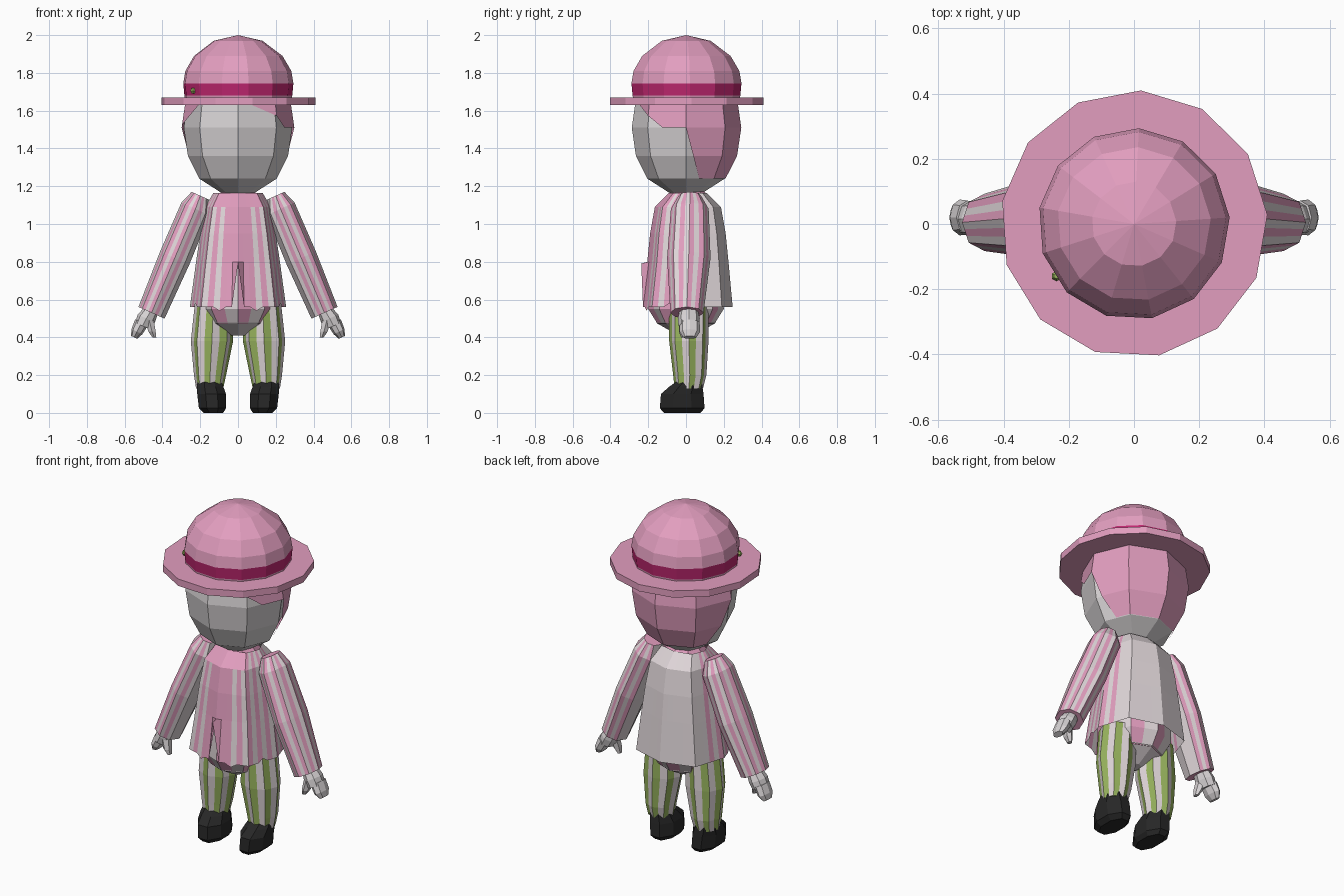
import bpy
import bmesh
from math import sin, cos, pi
from mathutils import Vector

if "Cube" in bpy.data.objects:
    bpy.data.objects.remove(bpy.data.objects["Cube"])


def material(name, *rgb):
    mat = bpy.data.materials.new(name)
    mat.use_nodes = True
    mat.diffuse_color = (*rgb, 1)
    mat.node_tree.nodes["Principled BSDF"].inputs["Base Color"].default_value = (*rgb, 1)
    return mat


PINK = material("pink", 0.76, 0.34, 0.52)
WHITE = material("cloth white", 0.74, 0.67, 0.69)
SKIN = material("pale skin", 0.68, 0.65, 0.66)
MAGENTA = material("magenta", 0.52, 0.02, 0.16)
GREEN = material("green", 0.31, 0.45, 0.11)
BLACK = material("black", 0.02, 0.02, 0.02)
X, Y = Vector((1, 0, 0)), Vector((0, 1, 0))


def tube(name, rings, mats, rule=None, sides=8, sub=1, u=X, v=Y,
         phase=0, caps=True, box=1, side=1, adjust=None, cuts=()):
    """Loft faceted rings of (centre, radius u, radius v); segment 0 starts at the front."""
    bm = bmesh.new()
    loops = []
    for j, (centre, ru, rv) in enumerate(rings):
        corners = []
        for k in range(sides):
            a = phase + 2 * pi * k / sides
            f = box if k % 2 else 1
            corners.append(Vector(centre) + u * ru * f * sin(a) - v * rv * f * cos(a))
        loop = []
        for k in range(sides):
            for s in range(sub):
                p = corners[k].lerp(corners[(k + 1) % sides], s / sub)
                if adjust:
                    adjust(p, j, k * sub + s)
                loop.append(bm.verts.new((p.x * side, p.y, p.z)))
        loops.append(loop)
    n = sides * sub
    for j in range(len(rings) - 1):
        for i in range(n):
            m = (i + 1) % n
            face = bm.faces.new((loops[j][i], loops[j][m], loops[j + 1][m], loops[j + 1][i]))
            face.material_index = rule(i, j) if rule else 0
    if caps:
        bm.faces.new(loops[0])
        bm.faces.new(loops[-1])
    bmesh.ops.remove_doubles(bm, verts=bm.verts[:], dist=0.0001)
    for co, no in cuts:
        bmesh.ops.bisect_plane(bm, geom=bm.verts[:] + bm.edges[:] + bm.faces[:],
                               plane_co=co, plane_no=no, clear_outer=True)
    bmesh.ops.recalc_face_normals(bm, faces=bm.faces[:])
    mesh = bpy.data.meshes.new(name)
    bm.to_mesh(mesh)
    bm.free()
    for mat in mats:
        mesh.materials.append(mat)
    obj = bpy.data.objects.new(name, mesh)
    bpy.context.collection.objects.link(obj)
    return obj


def stack(*levels, y=0):
    """Round horizontal rings from (height, radius) pairs."""
    return [((0, y, z), r, r) for z, r in levels]


def stripe(i, j):
    return i % 2


# Head
face_rings = stack((1.16, 0.08), (1.24, 0.205), (1.36, 0.265), (1.51, 0.287), (1.63, 0.27))
tube("head", face_rings, [SKIN])

# Hair: slightly larger shells trimmed along the hairline
hair_rings = [(c, r * 1.04, r * 1.02) for c, r, _ in face_rings[1:]]
tube("hair_back", hair_rings, [PINK], caps=False,
     cuts=[((0, 0, 1.51), (0, -0.27, -0.07))])
tube("hair_fringe", hair_rings[2:], [PINK], caps=False,
     cuts=[((0.27, -0.13, 1.51), (-0.02, -0.075, -0.105))])

# Hat
hat = dict(sides=13, phase=0.19)
tube("hat_brim", stack((1.63, 0.25), (1.63, 0.41), (1.67, 0.41), (1.67, 0.27)), [PINK], **hat)
tube("hat_crown", stack((1.66, 0.285), (1.68, 0.288), (1.745, 0.294), (1.81, 0.283), (1.89, 0.236),
                        (1.97, 0.13), (2.0, 0)), [PINK, MAGENTA],
     rule=lambda i, j: int(j == 1), caps=False, **hat)
tube("hat_pin", [((-0.238, -0.16, z), r, r) for z, r in ((1.69, 0.008), (1.705, 0.016), (1.72, 0.008))],
     [GREEN], sides=6)


# Jacket: striped front, solid lapels, plain back, notched hem
def jacket_hem(p, j, i):
    if j == 0:
        if i == 0:
            p.z = 0.79
        elif i in (3, 45):
            p.z -= 0.02
        elif i in (9, 39):
            p.z += 0.02


def jacket_colour(i, j):
    k = min(i, 47 - i)
    if k < 3 or j == 3 and k < 7:
        return 0
    if k >= 15:
        return 1
    return k % 2


tube("jacket", [((0, 0.005, 0.56), 0.255, 0.242), ((0, 0.01, 0.8), 0.222, 0.215),
                ((0, 0.01, 0.95), 0.2, 0.2), ((0, 0.01, 1.09), 0.175, 0.175),
                ((0, 0.01, 1.165), 0.13, 0.1)], [PINK, WHITE], rule=jacket_colour,
     sub=6, caps=False, box=1.08, adjust=jacket_hem)
tube("collar", stack((1.12, 0.13), (1.175, 0.085), y=0.01), [PINK])

# Shirt and pelvis under the jacket
tube("shirt", stack((0.47, 0.15), (0.55, 0.2), (0.85, 0.195)), [PINK, WHITE], rule=stripe, sub=2)
tube("pelvis", stack((0.41, 0.04), (0.475, 0.155), (0.52, 0.16)), [WHITE])

# Limbs, mirrored
ARM_U = Vector((0.91, 0, 0.41))


def sleeve_colour(i, j):
    return 1 if 15 < i < 21 else i % 2


for side, label in ((1, "left"), (-1, "right")):
    tube(label + "_sleeve", [((0.2, 0.02, 1.15), 0.05, 0.06), ((0.225, 0.02, 1.08), 0.082, 0.1),
                             ((0.335, 0.015, 0.82), 0.085, 0.115), ((0.458, 0.005, 0.53), 0.076, 0.088)],
         [PINK, WHITE], rule=sleeve_colour, sub=3, u=ARM_U, side=side)
    tube(label + "_palm", [((0.45, 0.015, 0.56), 0.035, 0.045), ((0.485, 0.015, 0.5), 0.05, 0.058),
                           ((0.505, 0.015, 0.46), 0.045, 0.055)], [SKIN], u=ARM_U, side=side)
    tube(label + "_fingers", [((0.51, 0.02, 0.48), 0.038, 0.052), ((0.535, 0.02, 0.43), 0.032, 0.055),
                              ((0.55, 0.02, 0.4), 0.018, 0.035)], [SKIN], u=ARM_U, side=side)
    tube(label + "_thumb", [((0.47, 0, 0.49), 0.028, 0.035), ((0.455, -0.01, 0.43), 0.022, 0.028),
                            ((0.443, -0.01, 0.4), 0.012, 0.016)], [SKIN], sides=6, side=side)
    tube(label + "_trouser_leg", [((0.15, 0.015, 0.13), 0.072, 0.075), ((0.148, 0.02, 0.2), 0.085, 0.088),
                                  ((0.138, 0.015, 0.38), 0.112, 0.104), ((0.13, 0.015, 0.58), 0.098, 0.105)],
         [GREEN, WHITE], rule=stripe, sub=2, side=side)
    tube(label + "_shoe", [((0.13, -0.02, 0), 0.055, 0.105), ((0.135, -0.02, 0.025), 0.078, 0.128),
                           ((0.14, -0.02, 0.1), 0.082, 0.122), ((0.148, 0.0, 0.14), 0.076, 0.094),
                           ((0.152, 0.02, 0.17), 0.066, 0.07)], [BLACK], phase=pi / 8, side=side)
